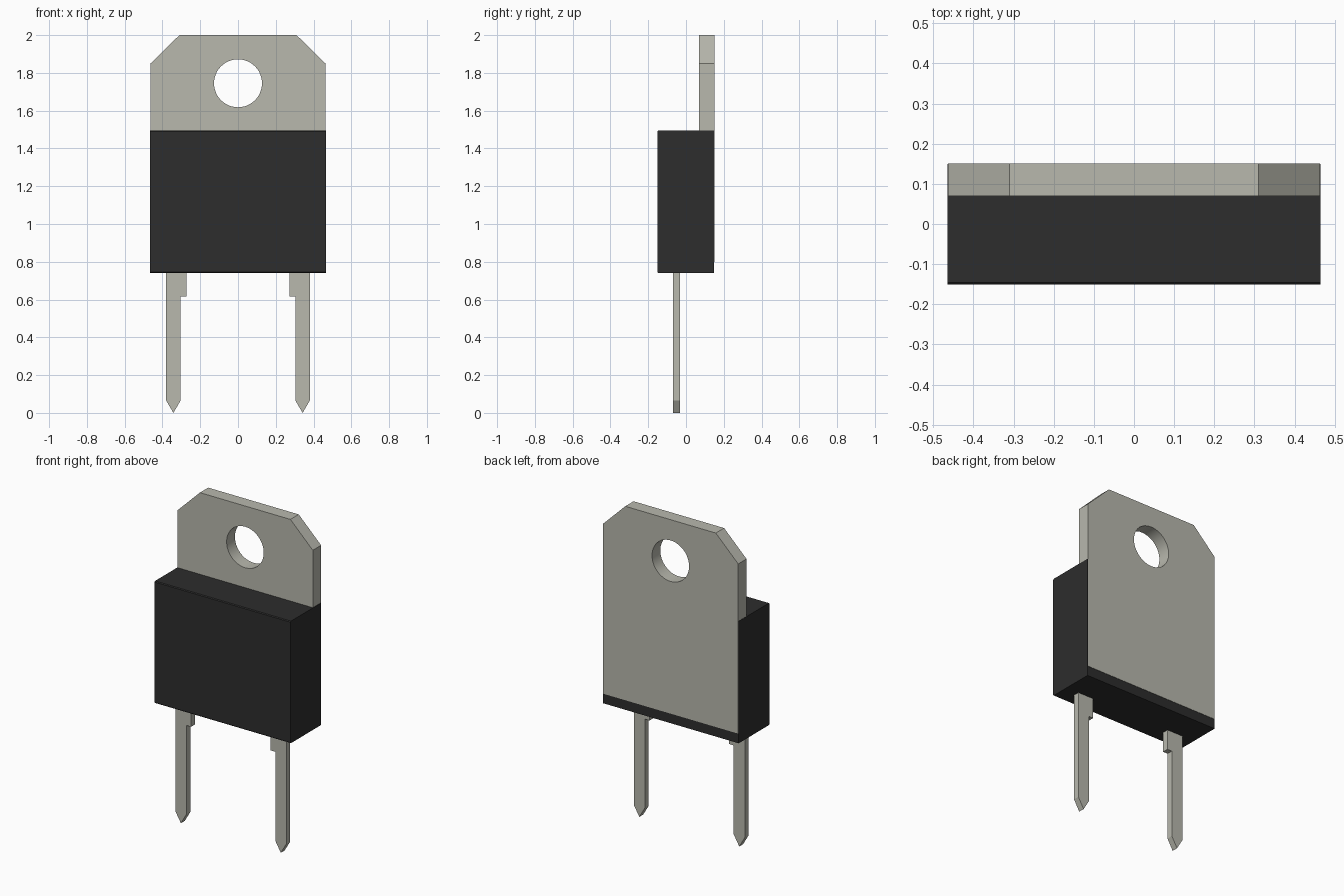
import bpy
import bmesh
from math import radians

cube = bpy.data.objects.get("Cube")
if cube:
    bpy.data.objects.remove(cube, do_unlink=True)


def make_material(name, colour):
    mat = bpy.data.materials.new(name)
    mat.use_nodes = True
    mat.diffuse_color = (*colour, 1)
    bsdf = mat.node_tree.nodes["Principled BSDF"]
    bsdf.inputs["Base Color"].default_value = (*colour, 1)
    return mat


metal = make_material("tinned metal", (0.48, 0.48, 0.42))
plastic = make_material("black plastic", (0.026, 0.026, 0.026))


def extrude_profile(name, profile, y0, y1, mat):
    """Extrude an (x, z) outline from y0 to y1."""
    bm = bmesh.new()
    face = bm.faces.new([bm.verts.new((x, y0, z)) for x, z in profile])
    result = bmesh.ops.extrude_face_region(bm, geom=[face])
    moved = [v for v in result["geom"] if isinstance(v, bmesh.types.BMVert)]
    bmesh.ops.translate(bm, verts=moved, vec=(0, y1 - y0, 0))
    bmesh.ops.recalc_face_normals(bm, faces=bm.faces)
    mesh = bpy.data.meshes.new(name)
    bm.to_mesh(mesh)
    bm.free()
    mesh.materials.append(mat)
    obj = bpy.data.objects.new(name, mesh)
    bpy.context.collection.objects.link(obj)
    return obj


def cut(target, cutter):
    """Subtract the cutter and keep it hidden."""
    mod = target.modifiers.new("cut", "BOOLEAN")
    mod.operation = "DIFFERENCE"
    mod.solver = "EXACT"
    mod.object = cutter
    bpy.ops.object.select_all(action="DESELECT")
    target.select_set(True)
    bpy.context.view_layer.objects.active = target
    bpy.ops.object.modifier_apply(modifier=mod.name)
    bpy.data.objects.remove(cutter, do_unlink=True)


# Metal mounting tab with clipped top corners
half = 0.463
tab = extrude_profile("mounting_tab", [
    (-half, 0.8), (half, 0.8), (half, 1.85), (0.31, 2),
    (-0.31, 2), (-half, 1.85)], 0.07, 0.151, metal)

# Round screw hole through the tab
bpy.ops.mesh.primitive_cylinder_add(
    vertices=48, radius=0.127, depth=0.4,
    location=(0, 0.11, 1.745), rotation=(radians(90), 0, 0))
hole = bpy.context.object
hole.hide_render = True
hole.data.materials.append(metal)
cut(tab, hole)
bpy.ops.object.shade_smooth_by_angle(angle=radians(30))

# Plastic body, with a fine chamfer on the front top and bottom edges
body = extrude_profile("plastic_body", [
    (-0.465, 0.74), (0.465, 0.74), (0.465, 1.495), (-0.465, 1.495)],
    -0.151, 0.149, plastic)
bm = bmesh.new()
bm.from_mesh(body.data)
front_edges = [e for e in bm.edges
               if all(v.co.y < 0 for v in e.verts)
               and abs(e.verts[0].co.z - e.verts[1].co.z) < 0.01]
bmesh.ops.bevel(bm, geom=front_edges, offset=0.005, segments=1,
                affect="EDGES")
bm.to_mesh(body.data)
bm.free()

# Pointed leads with a shoulder on the inner side
lead_outline = [(0.38, 0.76), (0.38, 0.065), (0.342, 0), (0.304, 0.065),
                (0.304, 0.615), (0.272, 0.615), (0.272, 0.76)]
for side, sign in (("left", 1), ("right", -1)):
    extrude_profile(side + "_lead", [(sign * x, z) for x, z in lead_outline],
                    -0.07, -0.032, metal)
